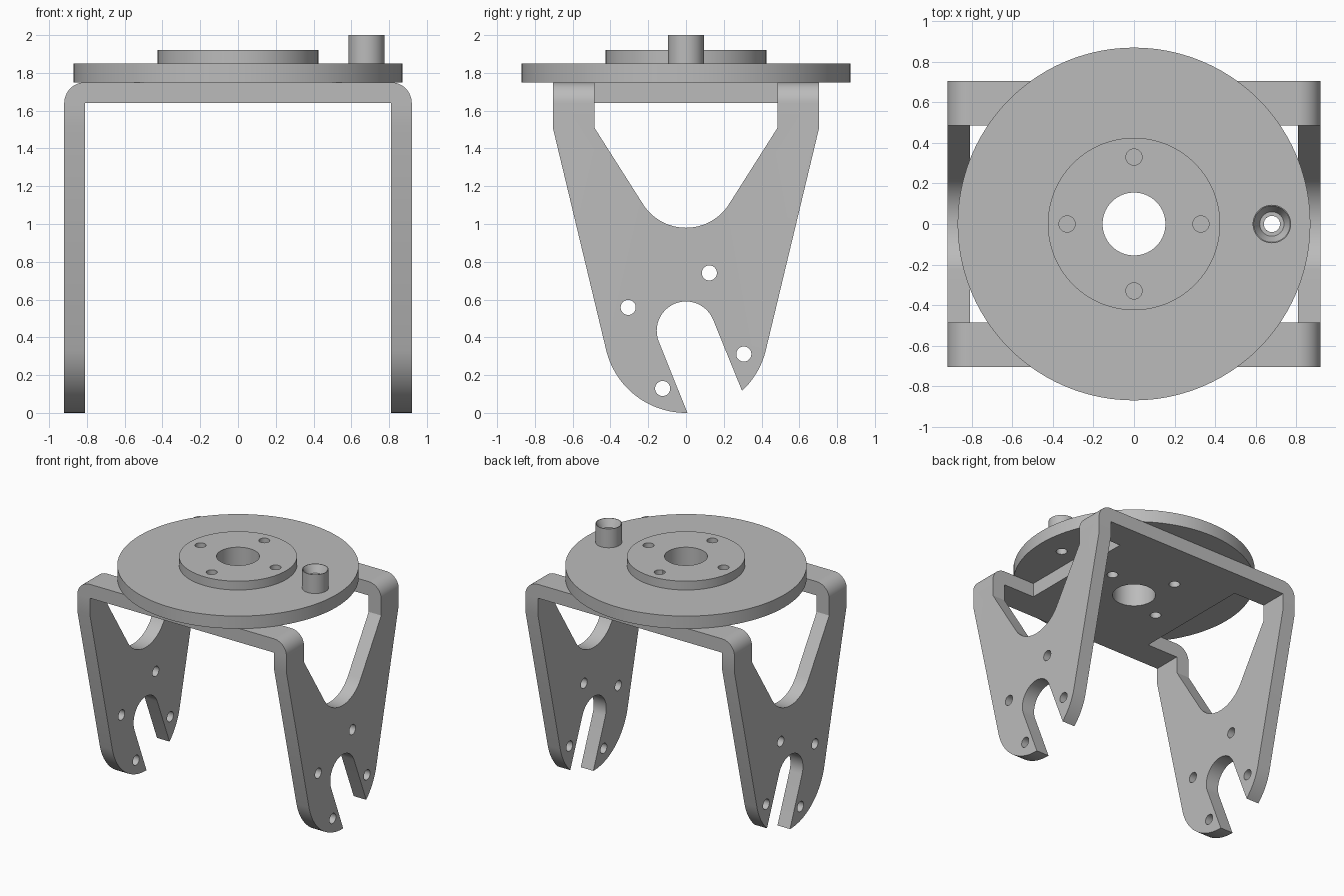
import bpy, bmesh, math
from mathutils import Vector

cube = bpy.data.objects.get("Cube")
if cube:
    bpy.data.objects.remove(cube, do_unlink=True)

grey = bpy.data.materials.new("machined grey")
grey.use_nodes = True
grey.diffuse_color = (0.5, 0.5, 0.5, 1)
grey.node_tree.nodes["Principled BSDF"].inputs["Base Color"].default_value = (0.5, 0.5, 0.5, 1)


def make(name, bm):
    bmesh.ops.recalc_face_normals(bm, faces=bm.faces[:])
    mesh = bpy.data.meshes.new(name)
    bm.to_mesh(mesh)
    bm.free()
    mesh.materials.append(grey)
    ob = bpy.data.objects.new(name, mesh)
    bpy.context.collection.objects.link(ob)
    return ob


def prism(name, pts, to_3d, depth):
    """Extrude a flat outline along a vector."""
    bm = bmesh.new()
    face = bm.faces.new([bm.verts.new(to_3d(*p)) for p in pts])
    ext = bmesh.ops.extrude_face_region(bm, geom=[face])["geom"]
    bmesh.ops.translate(bm, vec=depth, verts=[v for v in ext if isinstance(v, bmesh.types.BMVert)])
    return make(name, bm)


def lathe(name, profile, cx=0, steps=96):
    """Turn a closed (radius, z) profile about a vertical axis."""
    bm = bmesh.new()
    rings = []
    for i in range(steps):
        a = math.tau * i / steps
        rings.append([bm.verts.new((cx + r * math.cos(a), r * math.sin(a), z)) for r, z in profile])
    n = len(profile)
    for i in range(steps):
        a, b = rings[i], rings[(i + 1) % steps]
        for j in range(n):
            k = (j + 1) % n
            bm.faces.new((a[j], a[k], b[k], b[j]))
    return make(name, bm)


def cylinder(r, centre, axis, length, steps=32):
    bm = bmesh.new()
    rot = Vector((0, 0, 1)).rotation_difference(Vector(axis)).to_matrix().to_4x4()
    rot.translation = Vector(centre)
    bmesh.ops.create_cone(bm, cap_ends=True, segments=steps, radius1=r, radius2=r,
                          depth=length, matrix=rot)
    return make("cutter", bm)


def boolean(ob, cutter, op="DIFFERENCE"):
    """Apply a boolean and discard the cutter."""
    mod = ob.modifiers.new("cut", "BOOLEAN")
    mod.operation, mod.solver, mod.object = op, "EXACT", cutter
    dg = bpy.context.evaluated_depsgraph_get()
    mesh = bpy.data.meshes.new_from_object(ob.evaluated_get(dg))
    ob.modifiers.clear()
    ob.data = mesh
    bpy.data.objects.remove(cutter, do_unlink=True)


def arc(cy, cz, r, start, end, n=24):
    angles = [math.radians(start + (end - start) * i / n) for i in range(n + 1)]
    return [(cy + r * math.cos(a), cz + r * math.sin(a)) for a in angles]


def bolt_circle(r, first):
    angles = [math.radians(first + 90 * i) for i in range(4)]
    return [(r * math.cos(a), r * math.sin(a)) for a in angles]


TILT = 22            # rotation of the slot and the bracket's bolt pattern
AXLE = 0.435         # height of the slot's round end
BOLT, HOLE = 0.33, 0.04

# Bracket: bent U strip, seen along y
right_bend = arc(0.81, 1.64, 0.11, 0, 90, 12)
left_bend = [(-x, z) for x, z in reversed(right_bend)]
strip = [(0.81, -0.1), (0.92, -0.1)] + right_bend + left_bend + [
    (-0.92, -0.1), (-0.81, -0.1), (-0.81, 1.64), (0.81, 1.64)]
bracket = prism("bracket", strip, lambda x, z: (x, -0.8, z), (0, 1.6, 0))

# Leg silhouette with the tilted open slot, seen along x
outline = [(0.705, 1.9), (0.705, 1.51)]
outline += arc(0, AXLE, 0.435, -14, -47)
outline += arc(0, AXLE, 0.155, TILT, TILT + 180)
outline += arc(0, AXLE, 0.435, 271, 194, 32)[0:]
outline += [(-0.705, 1.51), (-0.705, 1.9)]
boolean(bracket, prism("cutter", outline, lambda y, z: (-1, y, z), (2, 0, 0)), "INTERSECT")

# Window through each leg and bend, with a rounded bottom
window = [(-0.485, 1.9), (-0.485, 1.51)] + arc(0, 1.25, 0.27, 211, 329) + [(0.485, 1.51), (0.485, 1.9)]
for x in (-1.0, 0.54):
    boolean(bracket, prism("cutter", window, lambda y, z: (x, y, z), (0.46, 0, 0)))

# Bracket holes: both legs, then the top plate
for y, z in bolt_circle(BOLT, -TILT):
    boolean(bracket, cylinder(HOLE, (0, y, z + AXLE), (1, 0, 0), 2.2))
for x, y in bolt_circle(BOLT, TILT):
    boolean(bracket, cylinder(HOLE, (x, y, 1.7), (0, 0, 1), 0.3))
boolean(bracket, cylinder(0.155, (0, 0, 1.7), (0, 0, 1), 0.3, 96))

# Turntable disc with raised hub
disc = lathe("turntable_disc", [(0.155, 1.75), (0.87, 1.75), (0.87, 1.85),
                                (0.425, 1.85), (0.425, 1.92), (0.155, 1.92)])
for x, y in bolt_circle(BOLT, 0):
    boolean(disc, cylinder(HOLE, (x, y, 1.85), (0, 0, 1), 0.4))
boolean(disc, cylinder(HOLE, (0.68, 0, 1.8), (0, 0, 1), 0.3))

# Socket post with a funnel mouth
post = lathe("socket_post", [(0.04, 1.85), (0.095, 1.85), (0.095, 2.0), (0.09, 2.0),
                             (0.06, 1.94), (0.04, 1.94)], 0.68, 48)

# Smooth curved faces, crisp edges
bpy.ops.object.select_all(action="DESELECT")
for ob in (bracket, disc, post):
    ob.select_set(True)
bpy.context.view_layer.objects.active = bracket
bpy.ops.object.shade_smooth_by_angle(angle=math.radians(25))
